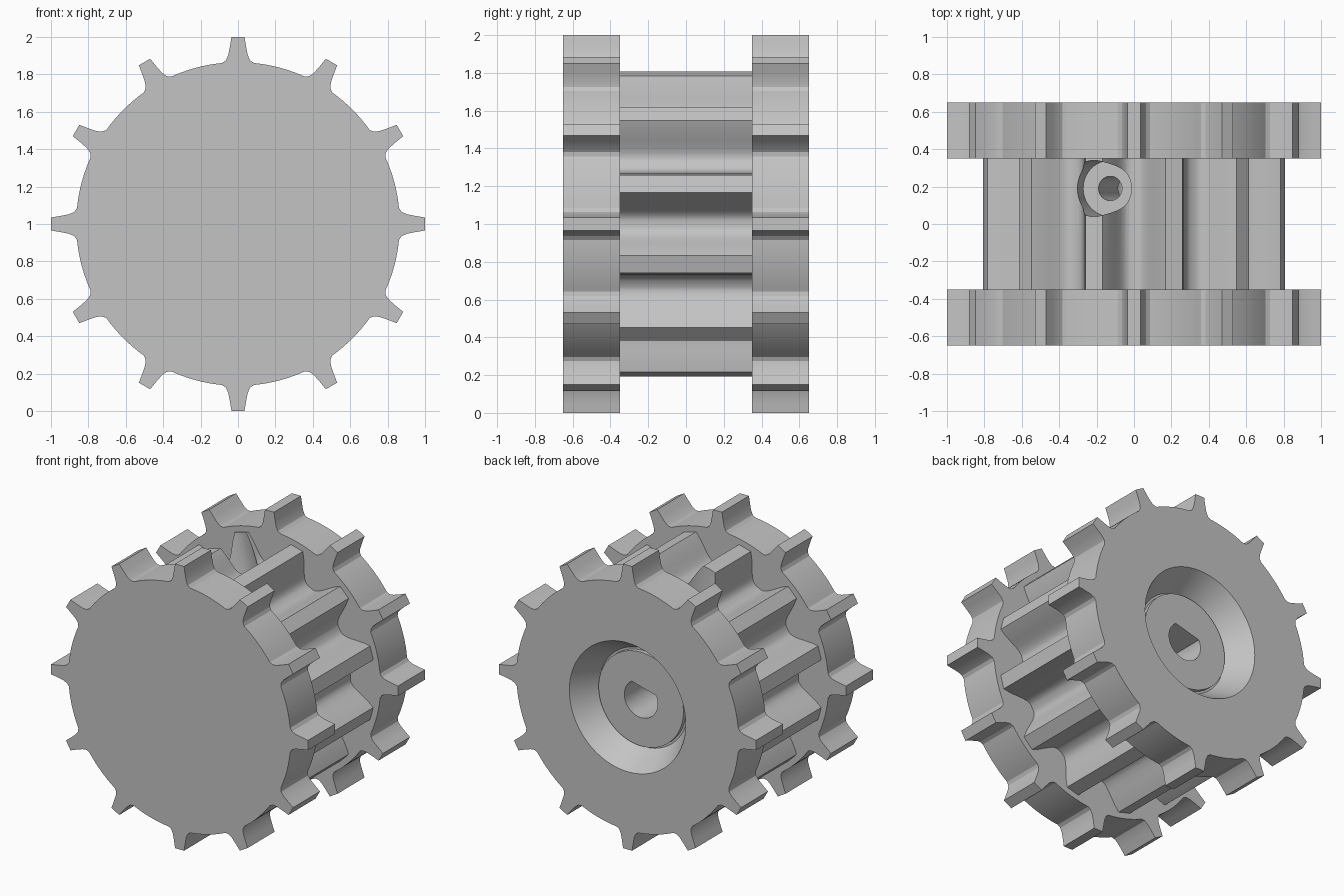
import bpy, bmesh, math
from mathutils import Vector, Matrix

cube = bpy.data.objects.get("Cube")
if cube:
    bpy.data.objects.remove(cube, do_unlink=True)

TEETH = 12
PITCH = 360 / TEETH
AXIS_Z = 1.0
PLATE_IN, PLATE_OUT = 0.35, 0.65
SCREW_TILT = math.radians(-PITCH / 2)   # screw runs down through one core tooth

grey = bpy.data.materials.new("plain_grey")
grey.use_nodes = True
grey.diffuse_color = (0.55, 0.55, 0.55, 1)
grey.node_tree.nodes["Principled BSDF"].inputs["Base Color"].default_value = grey.diffuse_color


def finish(name, bm):
    bmesh.ops.recalc_face_normals(bm, faces=bm.faces)
    mesh = bpy.data.meshes.new(name)
    bm.to_mesh(mesh)
    bm.free()
    mesh.materials.append(grey)
    obj = bpy.data.objects.new(name, mesh)
    bpy.context.collection.objects.link(obj)
    return obj


def extrude_profile(name, points, y0, y1):
    """Extrude an (x, z) outline around the wheel axis from y0 to y1."""
    bm = bmesh.new()
    face = bm.faces.new([bm.verts.new((x, y0, z + AXIS_Z)) for x, z in points])
    grown = bmesh.ops.extrude_face_region(bm, geom=[face], use_keep_orig=True)
    moved = [v for v in grown["geom"] if isinstance(v, bmesh.types.BMVert)]
    bmesh.ops.translate(bm, verts=moved, vec=(0, y1 - y0, 0))
    return finish(name, bm)


def gear_outline(flank, root_steps, offset):
    """Repeat a mirrored half tooth, given as (degrees, radius), round the wheel."""
    end, root = flank[-1]
    gap = PITCH - 2 * end
    tooth = [(-a, r) for a, r in reversed(flank)] + flank
    tooth += [(end + gap * i / root_steps, root) for i in range(1, root_steps)]
    outline = []
    for k in range(TEETH):
        for a, r in tooth:
            t = math.radians(a + k * PITCH + offset)
            outline.append((r * math.sin(t), r * math.cos(t)))
    return outline


def revolve(name, profile, steps=96):
    """Spin an (r, y) profile round the wheel axis."""
    bm = bmesh.new()
    verts = [bm.verts.new((r, y, AXIS_Z)) for r, y in profile]
    edges = [bm.edges.new(pair) for pair in zip(verts, verts[1:])]
    bmesh.ops.spin(bm, geom=verts + edges, cent=(0, 0, AXIS_Z), axis=(0, 1, 0),
                   angle=math.tau, steps=steps)
    bmesh.ops.remove_doubles(bm, verts=bm.verts, dist=0.0001)
    return finish(name, bm)


def radial_cylinder(name, radius, r0, r1, y):
    """Cylinder along the tilted screw direction, between two wheel radii."""
    bm = bmesh.new()
    tilt = Matrix.Rotation(SCREW_TILT, 4, 'Y')
    middle = tilt @ Vector((0, 0, (r0 + r1) / 2)) + Vector((0, y, AXIS_Z))
    bmesh.ops.create_cone(bm, cap_ends=True, segments=48, radius1=radius, radius2=radius,
                          depth=r1 - r0, matrix=Matrix.Translation(middle) @ tilt)
    return finish(name, bm)


def cut(obj, cutters):
    bpy.context.view_layer.objects.active = obj
    for cutter in cutters:
        cutter.hide_render = True
        mod = obj.modifiers.new("cut", 'BOOLEAN')
        mod.operation = 'DIFFERENCE'
        mod.solver = 'EXACT'
        mod.object = cutter
        bpy.ops.object.modifier_apply(modifier=mod.name)


# Toothed end plates
sprocket_flank = [(2, 1.0005), (2.6, 0.95), (3.3, 0.905), (4.2, 0.878), (5.6, 0.865)]
sprocket = gear_outline(sprocket_flank, 8, 0)
front_plate = extrude_profile("front_plate", sprocket, -PLATE_OUT, -PLATE_IN)
back_plate = extrude_profile("back_plate", sprocket, PLATE_IN, PLATE_OUT)

# Grooved core, its teeth half a pitch away from the plates' teeth
core_flank = [(3.3, 0.825), (5, 0.78), (6.8, 0.725), (8.3, 0.684),
              (9.8, 0.655), (11.5, 0.637), (13.2, 0.63)]
core = extrude_profile("grooved_core", gear_outline(core_flank, 2, PITCH / 2),
                       -PLATE_IN, PLATE_IN)

# Conical recess that leaves a low hub
recess = revolve("recess_cutter", [(0, 0.5), (0.33, 0.5), (0.33, 0.47), (0.345, 0.47),
                                   (0.453, 0.65), (0.483, 0.7), (0, 0.7)])

# D-shaped shaft bore, its flat facing the screw
BORE, FLAT = 0.13, 0.085
half = math.acos(FLAT / BORE)
angles = [SCREW_TILT + half + (math.tau - 2 * half) * i / 40 for i in range(41)]
bore = extrude_profile("bore_cutter", [(BORE * math.sin(a), BORE * math.cos(a)) for a in angles],
                       -0.3, 0.6)

# Screw hole with a wide counterbore
counterbore = radial_cylinder("counterbore_cutter", 0.15, 0.49, 1.0, 0.19)
screw_hole = radial_cylinder("screw_hole_cutter", 0.065, 0.03, 0.6, 0.19)

cut(back_plate, [recess, bore])
cut(core, [bore, counterbore, screw_hole])
for helper in (recess, bore, counterbore, screw_hole):
    bpy.data.objects.remove(helper, do_unlink=True)

# Smooth curves, crisp edges
bpy.ops.object.select_all(action='DESELECT')
for obj in (front_plate, back_plate, core):
    obj.select_set(True)
bpy.context.view_layer.objects.active = core
bpy.ops.object.shade_smooth_by_angle(angle=math.radians(28))
